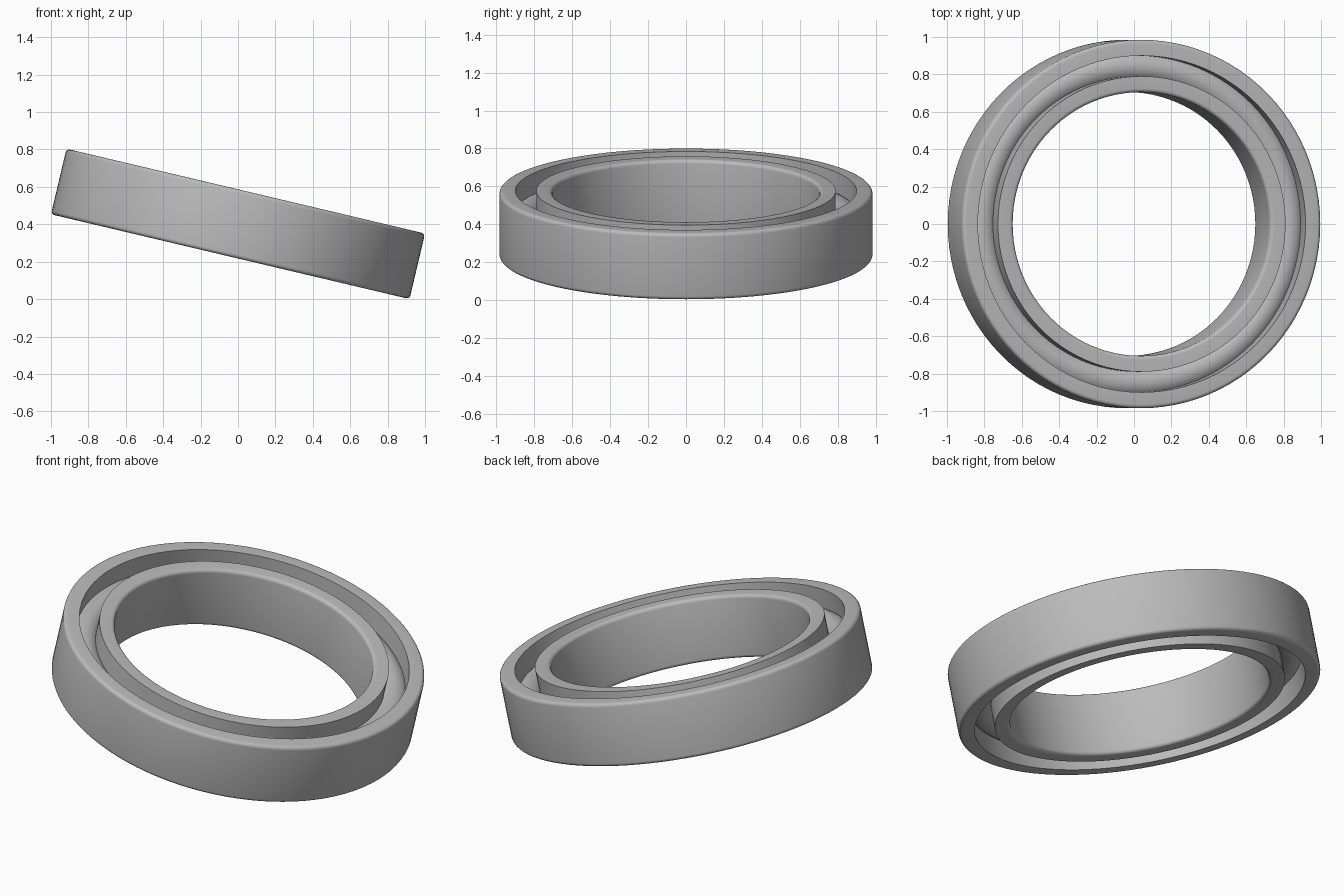
import bpy, bmesh, math
from mathutils import Matrix, Vector

cube = bpy.data.objects.get("Cube")
if cube:
    bpy.data.objects.remove(cube)

SEGMENTS = 96
HALF = 0.18                      # half the bearing width
TILT = Matrix.Translation((0, 0, 0.402)) @ Matrix.Rotation(math.radians(13.3), 4, 'Y')

steel = bpy.data.materials.new("steel grey")
steel.use_nodes = True
steel.diffuse_color = (0.5, 0.5, 0.5, 1)
steel.node_tree.nodes["Principled BSDF"].inputs["Base Color"].default_value = (0.5, 0.5, 0.5, 1)


def revolve(name, profile):
    """Spin a closed (radius, height) profile around the tilted bearing axis."""
    bm = bmesh.new()
    verts = [bm.verts.new((r, 0, z)) for r, z in profile]
    edges = [bm.edges.new((v, verts[i - 1])) for i, v in enumerate(verts)]
    bmesh.ops.spin(bm, geom=verts + edges, cent=(0, 0, 0), axis=(0, 0, 1),
                   angle=math.tau, steps=SEGMENTS, use_duplicate=False)
    bmesh.ops.remove_doubles(bm, verts=bm.verts, dist=0.0001)
    bmesh.ops.recalc_face_normals(bm, faces=bm.faces)
    bm.transform(TILT)
    mesh = bpy.data.meshes.new(name)
    bm.to_mesh(mesh)
    bm.free()
    mesh.materials.append(steel)
    obj = bpy.data.objects.new(name, mesh)
    bpy.context.collection.objects.link(obj)
    bpy.ops.object.select_all(action='DESELECT')
    obj.select_set(True)
    bpy.context.view_layer.objects.active = obj
    bpy.ops.object.shade_smooth_by_angle(angle=math.radians(40))
    return obj


def ring_profile(rounded, sharp, fillet=0.02, steps=5):
    """Rectangular section with fillets on the rounded-radius side only."""
    inward = math.copysign(fillet, sharp - rounded)
    upper = []
    for i in range(steps + 1):
        a = math.pi / 2 * i / steps
        upper.append((rounded + inward * (1 - math.cos(a)),
                      HALF - fillet * (1 - math.sin(a))))
    upper.append((sharp, HALF))
    return upper + [(r, -z) for r, z in reversed(upper)]


# Outer and inner races
revolve("outer_race", ring_profile(0.985, 0.90))
revolve("inner_race", ring_profile(0.705, 0.79))

# Rounded rolling ring filling the gap between the races
revolve("rolling_ring", [(0.845 + 0.085 * math.cos(math.tau * i / 32),
                          0.085 * math.sin(math.tau * i / 32)) for i in range(32)])
